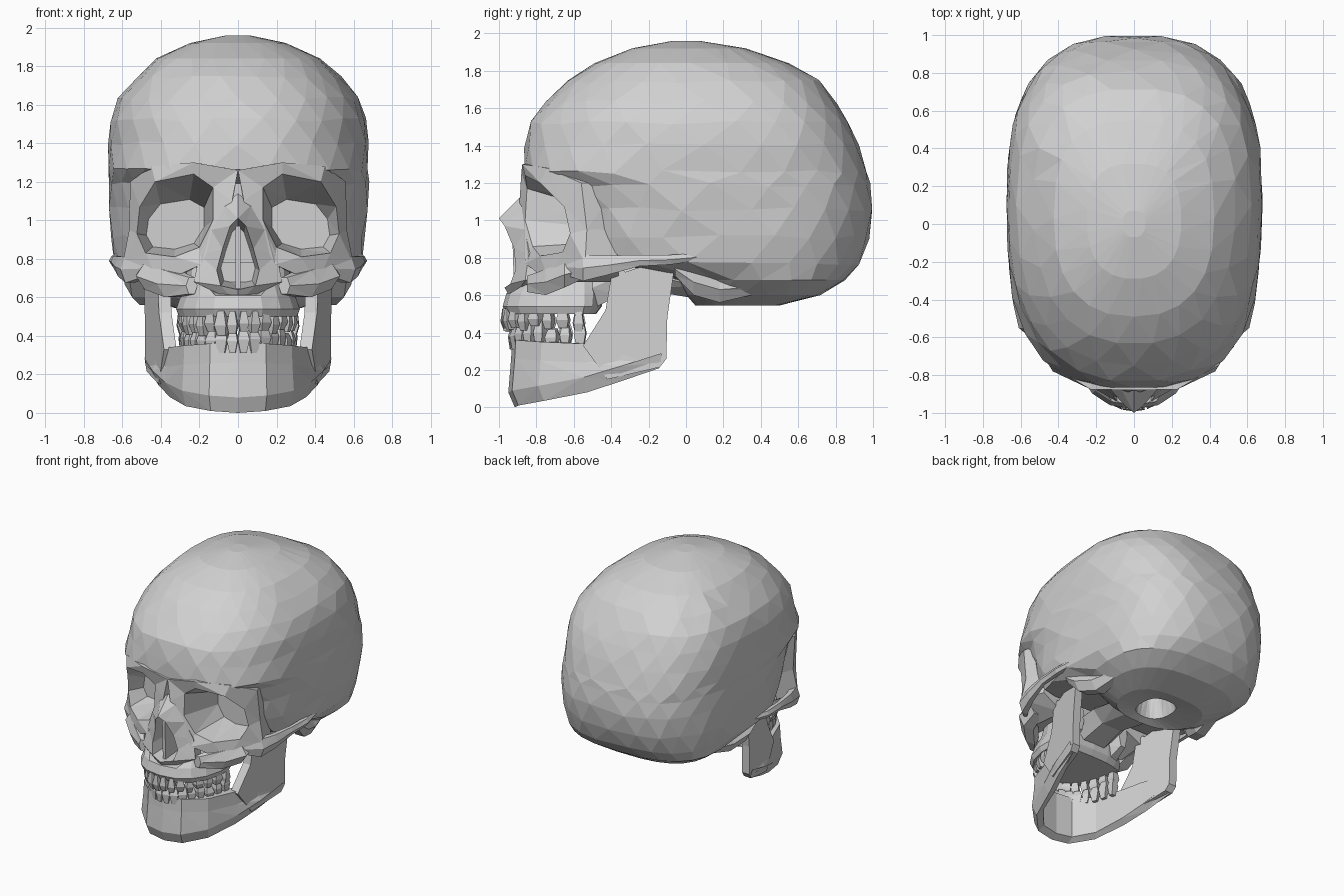
import bpy
import bmesh
import math
import random
from mathutils import Vector

random.seed(4)
if "Cube" in bpy.data.objects:
    bpy.data.objects.remove(bpy.data.objects["Cube"], do_unlink=True)

bone = bpy.data.materials.new("bone_grey")
bone.use_nodes = True
bone.diffuse_color = (0.64, 0.64, 0.64, 1)
bone.node_tree.nodes["Principled BSDF"].inputs["Base Color"].default_value = (0.64, 0.64, 0.64, 1)


def skin(bm, rings):
    """Join closed rings of points into a capped, faceted solid."""
    rows = [[bm.verts.new(p) for p in ring] for ring in rings]
    count = len(rows[0])
    for low, high in zip(rows, rows[1:]):
        for i in range(count):
            j = (i + 1) % count
            bm.faces.new((low[i], low[j], high[j], high[i]))
    bm.faces.new(rows[0])
    bm.faces.new(rows[-1])


def finish(name, bm, mirror=False):
    bmesh.ops.triangulate(bm, faces=bm.faces[:], quad_method='SHORT_EDGE', ngon_method='BEAUTY')
    bmesh.ops.recalc_face_normals(bm, faces=bm.faces[:])
    mesh = bpy.data.meshes.new(name)
    bm.to_mesh(mesh)
    bm.free()
    mesh.materials.append(bone)
    obj = bpy.data.objects.new(name, mesh)
    bpy.context.collection.objects.link(obj)
    if mirror:
        obj.modifiers.new("both_sides", 'MIRROR')


def loft(name, rings, mirror=False):
    bm = bmesh.new()
    skin(bm, rings)
    finish(name, bm, mirror)


def oval(z, front, back, width, middle, count, front_power, turn):
    """Horizontal superellipse whose front and back halves differ in shape."""
    ring = []
    for i in range(count):
        a = math.tau * (i + turn) / count
        c, s = math.cos(a), math.sin(a)
        power = 2.7 if s > 0 else front_power
        x = width * math.copysign(abs(c) ** (2 / power), c)
        reach = (back - middle) if s > 0 else (middle - front)
        y = middle + reach * math.copysign(abs(s) ** (2 / power), s)
        ring.append(Vector((x, y, z)))
    return ring


def mirrored_ring(half):
    """Complete a ring from its left half; the ends lie on the centre line."""
    return half + [(-x, y, z) for x, y, z in reversed(half[1:-1])]


# Braincase, from inside the spinal opening up: height, front, back, half width
levels = [
    (0.74, 0.12, 0.34, 0.09), (0.57, 0.10, 0.38, 0.13),
    (0.545, 0.05, 0.50, 0.33), (0.60, 0.0, 0.72, 0.48), (0.68, -0.05, 0.85, 0.585),
    (0.77, -0.56, 0.93, 0.64), (0.91, -0.62, 0.98, 0.66), (1.06, -0.66, 1.0, 0.67),
    (1.19, -0.73, 0.985, 0.675), (1.26, -0.87, 0.97, 0.68), (1.40, -0.865, 0.925, 0.68),
    (1.52, -0.835, 0.87, 0.665), (1.63, -0.75, 0.81, 0.625), (1.74, -0.635, 0.715, 0.535),
    (1.84, -0.49, 0.55, 0.425), (1.92, -0.29, 0.32, 0.25), (1.96, -0.07, 0.07, 0.06),
]
rings = []
for k, (z, front, back, width) in enumerate(levels):
    middle = max(0.1 if z < 1.8 else 0, (front + back) / 2)
    ring = oval(z, front, back, width, middle, 24, 2.8 if 0.75 < z < 1.3 else 2.4, 0.5 * (k % 2))
    for p in ring:
        # Hollow the front behind the eye sockets and nose
        if 0.75 < z < 1.25 and p.y < -0.35 and abs(p.x) < 0.45:
            p.y = -0.35
        elif 0.7 < z < 1.8:
            p.x += random.uniform(-0.007, 0.007)
            p.z += random.uniform(-0.012, 0.012)
    rings.append(ring)
loft("braincase", rings)

# Eye sockets with brow and cheekbone
outer = [
    (0, -0.88, 1.26), (0.23, -0.875, 1.30), (0.45, -0.745, 1.28),
    (0.56, -0.56, 1.20), (0.565, -0.53, 0.95), (0.60, -0.54, 0.77),
    (0.41, -0.73, 0.67), (0.19, -0.86, 0.77), (0.03, -0.89, 1.10),
]
rim = [
    (0.13, -0.85, 1.17), (0.23, -0.86, 1.24), (0.43, -0.78, 1.20),
    (0.51, -0.65, 1.07), (0.525, -0.62, 0.93), (0.48, -0.66, 0.83),
    (0.33, -0.78, 0.81), (0.20, -0.82, 0.86), (0.13, -0.86, 1.0),
]
behind = [(x * 0.9, -0.36, z) for x, y, z in outer]
deep = [(0.32 + (x - 0.32) * 0.76, -0.5, 0.85 + (z - 0.81) * 0.6) for x, y, z in rim]
loft("eye_sockets", [behind, outer, rim, deep], mirror=True)

# Nasal bones and the nose opening
nose_skirt = mirrored_ring([
    (0, -0.87, 1.14), (0.07, -0.87, 1.08), (0.14, -0.86, 0.95),
    (0.20, -0.84, 0.82), (0.23, -0.86, 0.68), (0, -0.93, 0.57)])
nose_edge = mirrored_ring([
    (0, -1.0, 1.01), (0.04, -0.97, 0.97), (0.08, -0.92, 0.85),
    (0.11, -0.91, 0.74), (0.09, -0.94, 0.66), (0, -0.97, 0.64)])
nose_behind = [(x * 0.8, -0.54, z) for x, y, z in nose_skirt]
nose_deep = [(x * 0.8, -0.58, 0.8 + (z - 0.8) * 0.8) for x, y, z in nose_edge]
loft("nose_opening", [nose_behind, nose_skirt, nose_edge, nose_deep])
loft("nasal_septum", [[(x, y, z) for y, z in ((-0.92, 0.64), (-0.6, 0.64), (-0.6, 0.95), (-0.93, 0.97))]
                      for x in (-0.012, 0.012)])

# Upper jaw
rings = []
for z, front, back, width in ((0.5, -0.96, -0.48, 0.31), (0.54, -0.98, -0.45, 0.325),
                              (0.61, -0.96, -0.44, 0.30), (0.68, -0.89, -0.44, 0.27),
                              (0.78, -0.80, -0.44, 0.27)):
    ring = oval(z, front, back, width, -0.58, 18, 2.3, 0.5)
    for p in ring:
        if z > 0.65 and p.y < -0.65 and abs(p.x) < 0.14:
            p.y = -0.6
    rings.append(ring)
loft("upper_jaw", rings)


def beam(name, path, mirror=False):
    """Six-sided bar along y; each stop is x, y, z, half width, half height."""
    rings = []
    for x, y, z, w, h in path:
        rings.append([(x + w * math.cos(a), y, z + h * math.sin(a))
                      for a in (math.tau * i / 6 for i in range(6))])
    loft(name, rings, mirror)


# Cheek arches, cheek roots and the skull base
beam("cheek_arch", [(0.45, -0.67, 0.75, 0.02, 0.04), (0.56, -0.55, 0.745, 0.05, 0.08),
                    (0.605, -0.42, 0.76, 0.035, 0.06), (0.635, -0.25, 0.785, 0.025, 0.035),
                    (0.64, -0.08, 0.79, 0.03, 0.03), (0.60, 0.14, 0.81, 0.03, 0.02)], mirror=True)
beam("cheek_root", [(0.24, -0.85, 0.66, 0.03, 0.05), (0.34, -0.75, 0.67, 0.08, 0.08),
                    (0.44, -0.65, 0.71, 0.09, 0.08), (0.45, -0.53, 0.74, 0.07, 0.05)], mirror=True)
beam("skull_base", [(0, -0.56, 0.66, 0.20, 0.12), (0, -0.25, 0.72, 0.17, 0.10),
                    (0, 0.06, 0.65, 0.20, 0.08)])
beam("palate_wing", [(0.2, -0.5, 0.64, 0.07, 0.13), (0.2, -0.36, 0.70, 0.04, 0.12)], mirror=True)
beam("ear_bump", [(0.54, -0.06, 0.74, 0.05, 0.04), (0.51, 0.04, 0.67, 0.08, 0.08),
                  (0.47, 0.18, 0.63, 0.08, 0.08), (0.44, 0.45, 0.65, 0.04, 0.03)], mirror=True)

# Lower jaw body: x, y, bottom, top of each station
half = [(0, -0.95, 0.0, 0.36), (0.15, -0.93, 0.01, 0.36), (0.29, -0.79, 0.035, 0.35),
        (0.38, -0.55, 0.08, 0.34), (0.445, -0.35, 0.14, 0.35), (0.488, -0.13, 0.21, 0.34)]
stations = [(-x, y, b, t) for x, y, b, t in reversed(half[1:])] + half
rings = []
for x, y, bottom, top in stations:
    inward = (Vector((0, -0.3, 0)) - Vector((x, y, 0))).normalized()
    section = ((0.035, bottom), (0.0, bottom + 0.08), (0.015, top - 0.1),
               (0.02, top), (0.09, top), (0.085, bottom + 0.03))
    rings.append([Vector((x, y, z)) + inward * d for d, z in section])
loft("lower_jaw", rings)

# Rising jaw branches with hinge and front point
outline = [(-0.42, 0.15), (-0.14, 0.215), (-0.105, 0.26), (-0.10, 0.48), (-0.06, 0.76),
           (-0.12, 0.79), (-0.18, 0.69), (-0.27, 0.67), (-0.34, 0.74), (-0.40, 0.70),
           (-0.43, 0.52), (-0.55, 0.33)]
loft("jaw_branch", [[(0.505 + y * 0.22 - inset, y, z) for y, z in outline]
                    for inset in (0, 0.065)], mirror=True)


def tooth_row(name, count, reach, width, root, tip):
    """Tapered teeth set along an arch, each a little uneven in size."""
    bm = bmesh.new()
    for i in range(count):
        a = math.pi * (0.02 + 0.96 * (i + 0.5) / count)
        centre = Vector((width * math.cos(a), -0.5 - reach * math.sin(a), 0))
        along = Vector((-width * math.sin(a), -reach * math.cos(a), 0)).normalized()
        across = Vector((along.y, -along.x, 0))
        end = tip + random.uniform(-0.025, 0.025)
        size = random.uniform(0.85, 1.15)
        rings = []
        for f, w, d in ((0, 0.016, 0.022), (0.6, 0.03, 0.03), (1, 0.02, 0.014)):
            c = centre + Vector((0, 0, root + (end - root) * f))
            rings.append([c + along * w * size * u + across * d * v
                          for u, v in ((-1, -1), (1, -1), (1, 1), (-1, 1))])
        skin(bm, rings)
    finish(name, bm)


tooth_row("upper_teeth", 16, 0.46, 0.29, 0.53, 0.41)
tooth_row("lower_teeth", 16, 0.42, 0.28, 0.31, 0.44)
